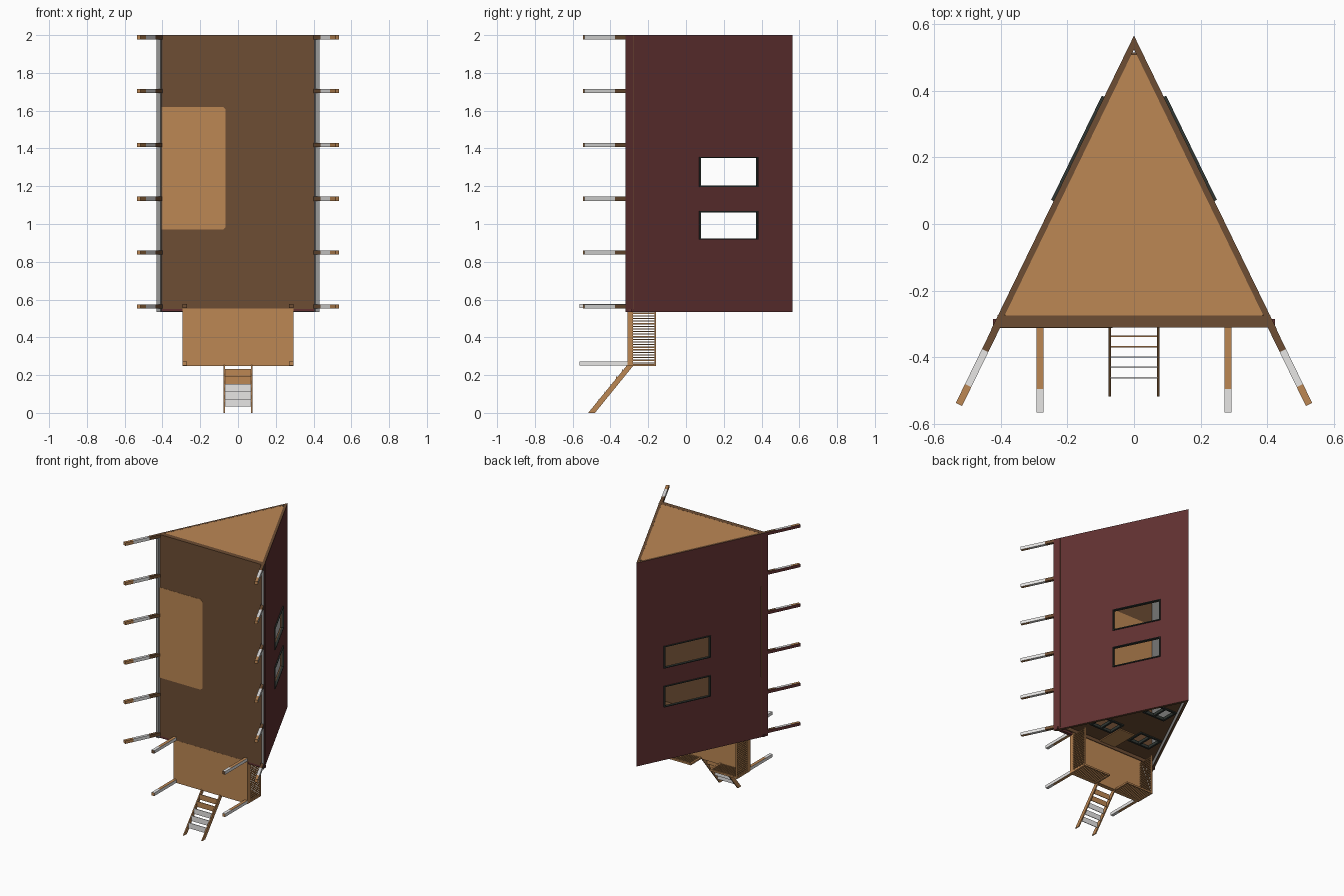
import bpy, bmesh
from mathutils import Vector

if "Cube" in bpy.data.objects:
    bpy.data.objects.remove(bpy.data.objects["Cube"])

def mat(name, r, g, b):
    m = bpy.data.materials.new(name)
    lin = lambda c: ((c / 255 + 0.055) / 1.055) ** 2.4 if c > 10 else c / 3294
    m.diffuse_color = (lin(r), lin(g), lin(b), 1)
    m.use_nodes = True
    m.node_tree.nodes["Principled BSDF"].inputs["Base Color"].default_value = m.diffuse_color
    return m

MAROON = mat("maroon roof", 97, 49, 49)
DARK = mat("dark brown timber", 109, 77, 51)
WOOD = mat("light brown wood", 188, 135, 84)
WHITE = mat("pale paint", 238, 237, 236)
GREY = mat("grey lining", 152, 152, 151)
FRAME = mat("window frame", 48, 54, 50)

class Part:
    """Collects solids into one mesh object."""
    def __init__(self, name, *mats):
        self.name, self.mats, self.bm = name, mats, bmesh.new()

    def hexa(self, pts, rule=None):
        # pts ordered by binary index (a, b, c)
        v = [self.bm.verts.new(p) for p in pts]
        mid = sum((Vector(p) for p in pts), Vector()) / 8
        for q in ((0, 1, 3, 2), (4, 6, 7, 5), (0, 4, 5, 1), (2, 3, 7, 6), (0, 2, 6, 4), (1, 5, 7, 3)):
            f = self.bm.faces.new([v[i] for i in q])
            f.normal_update()
            if f.normal.dot(f.calc_center_median() - mid) < 0:
                f.normal_flip()
            if callable(rule):
                f.material_index = rule(f.normal)
            elif rule:
                f.material_index = rule

    def box(self, x0, x1, y0, y1, z0, z1, rule=None):
        self.hexa([(x, y, z) for x in (x0, x1) for y in (y0, y1) for z in (z0, z1)], rule)

    def prism(self, pts, axis, a, b):
        put = (lambda p, h: (p[0], p[1], h)) if axis == 'z' else \
              (lambda p, h: (p[0], h, p[1])) if axis == 'y' else (lambda p, h: (h, p[0], p[1]))
        lo, hi = ([self.bm.verts.new(put(p, h)) for p in pts] for h in (a, b))
        fs = [self.bm.faces.new(lo), self.bm.faces.new(hi)]
        for i in range(len(pts)):
            j = (i + 1) % len(pts)
            fs.append(self.bm.faces.new((lo[i], lo[j], hi[j], hi[i])))
        bmesh.ops.recalc_face_normals(self.bm, faces=fs)

    def done(self):
        me = bpy.data.meshes.new(self.name)
        self.bm.to_mesh(me)
        self.bm.free()
        for m in self.mats:
            me.materials.append(m)
        ob = bpy.data.objects.new(self.name, me)
        bpy.context.collection.objects.link(ob)

# Slope coordinates: s runs down from the ridge, t goes inward from the outer face
APEX, DX, DY, T = 0.565, 0.437, -0.899, 0.018

def slope_box(part, side, s0, s1, t0, t1, z0, z1, rule=None, cut=False):
    pts = []
    for s in (s0, s1):
        for t in (t0, t1):
            k = max(s, t * 2.057)                      # mitre at the ridge
            if cut:
                k = min(k, (APEX - t * DX + 0.32) / -DY)   # level cut at the eaves
            for z in (z0, z1):
                pts.append((side * (k * DX + t * DY), APEX + k * DY - t * DX, z))
    part.hexa(pts, rule)

WIN_S = (0.206, 0.55)
WIN_Z = ((0.92, 1.065), (1.20, 1.352))
for side, label in ((1, "right"), (-1, "left")):
    out = Vector((-DY * side, DX, 0))

    # Roof panel with two window openings
    def roof_rule(n):
        return 0 if n.dot(out) > 0.9 else 2 if n.dot(out) < -0.9 or n.y < -0.95 else 1
    p = Part(label + "_roof", MAROON, DARK, GREY)
    slope_box(p, side, 0, WIN_S[0], 0, T, 0.535, 2, roof_rule)
    slope_box(p, side, WIN_S[1], 1.1, 0, T, 0.535, 2, roof_rule, True)
    for z0, z1 in ((0.535, 0.92), (1.065, 1.20), (1.352, 2)):
        slope_box(p, side, *WIN_S, 0, T, z0, z1, roof_rule)
    p.done()

    # Window frames
    p = Part(label + "_window_frames", FRAME)
    for z0, z1 in WIN_Z:
        a, b = WIN_S
        for s0, s1, c, d in ((a - .002, a + .006, z0 - .003, z1 + .003), (b - .006, b + .002, z0 - .003, z1 + .003),
                             (a, b, z0 - .003, z0 + .003), (a, b, z1 - .003, z1 + .003)):
            slope_box(p, side, s0, s1, -0.008, 0.008, c, d)
    p.done()

    # Rafter legs reaching past the eaves
    p = Part(label + "_rafter_legs", DARK, WHITE, WOOD, MAROON)
    for i in range(6):
        z = 0.553 + i * 0.285
        for s0, s1, col in ((0.96, 1.045, 0), (1.045, 1.162, 1), (1.162, 1.225, 2)):
            def leg_rule(n, col=col):
                if n.dot(out) > 0.9:
                    return 3 if side < 0 else min(col, 1)
                return col
            slope_box(p, side, s0, s1, 0.001, 0.022, z, z + 0.022, leg_rule)
    p.done()

# Floor slab, the pale panel let through it, and the edge trim
p = Part("floor", DARK)
p.box(-0.41, 0.41, -0.31, -0.275, 0.55, 2)
p.done()
p = Part("floor_panel", WOOD)
p.prism([(-0.41, 0.97), (-0.08, 0.97), (-0.065, 0.985), (-0.065, 1.605), (-0.08, 1.62), (-0.41, 1.62)], 'y', -0.3115, -0.2735)
p.done()
p = Part("floor_trim", MAROON)
p.box(-0.423, 0.423, -0.309, -0.285, 0.536, 0.551)
p.done()

# Rear gable wall
p = Part("rear_wall", WOOD)
p.prism([(-.01, .508), (.01, .508), (.39, -.266), (.384, -.276), (-.384, -.276), (-.39, -.266)], 'z', 1.985, 1.9995)
p.done()

# Entry wall, built in bands around three window openings
half = lambda y: (0.525 - y) * 0.486
W, H, UY, LY, LX = 0.085, 0.062, 0.265, -0.085, 0.165
Z0, Z1 = 0.575, 0.588
p = Part("entry_wall", DARK)
def band(a, b, holes=()):
    xs = [None] + [v for h in holes for v in h] + [None]
    for l, r in zip(xs[::2], xs[1::2]):
        p.prism([(-half(a) if l is None else l, a), (half(a) if r is None else r, a),
                 (half(b) if r is None else r, b), (-half(b) if l is None else l, b)], 'z', Z0, Z1)
band(-0.276, LY - H)
band(LY - H, LY + H, ((-LX - W, -LX + W), (LX - W, LX + W)))
band(LY + H, UY - H)
band(UY - H, UY + H, ((-W, W),))
band(UY + H, 0.515)
p.done()

# Entry window bars and door
p = Part("entry_window_frames", FRAME)
for cx, cy in ((0, UY), (-LX, LY), (LX, LY)):
    for x in (-W, 0, W):
        p.box(cx + x - .007, cx + x + .007, cy - H - .007, cy + H + .007, Z0 - .008, Z1)
    for y in (-H, H):
        p.box(cx - W, cx + W, cy + y - .007, cy + y + .007, Z0 - .008, Z1)
p.done()
p = Part("entry_door", WOOD)
p.box(-0.065, 0.065, -0.276, -0.07, Z0 - .007, Z0 + .002)
p.done()

# Deck slab and its posts
p = Part("deck", WOOD)
p.box(-0.295, 0.295, -0.3105, -0.28, 0.247, 0.552)
p.done()
p = Part("deck_posts", WOOD, WHITE, DARK)
for side in (-1, 1):
    for z, end in ((0.25, 0), (0.555, 2)):
        cap = lambda n: end if n.y < -0.9 else 1
        rule = lambda n: 1 if abs(n.x) > 0.9 else 0
        p.box(side * 0.282 - .011, side * 0.282 + .011, -0.495, -0.31, z, z + 0.022, rule)
        p.box(side * 0.282 - .011, side * 0.282 + .011, -0.565, -0.495, z, z + 0.022, cap)
p.done()

# Railings on both sides and either side of the stairs
p = Part("railings", WOOD)
for side in (-1, 1):
    x = side * 0.289
    for i in range(20):
        z = 0.262 + i * 0.0138
        p.box(x - .004, x + .004, -0.28, -0.165, z, z + 0.006)
    p.box(x - .006, x + .006, -0.168, -0.16, 0.247, 0.54)
    for i in range(15):
        xs = side * (0.085 + i * 0.0138)
        p.box(xs - .003, xs + .003, -0.28, -0.165, 0.25, 0.258)
    a, b = sorted((side * 0.075, side * 0.295))
    p.box(a, b, -0.168, -0.16, 0.247, 0.259)
    for xs in (side * 0.08, x):
        p.box(xs - .006, xs + .006, -0.28, -0.16, 0.247, 0.259)
p.done()

# Stairs
p = Part("stairs", WOOD, WHITE)
for side in (-1, 1):
    x = side * 0.073
    p.prism([(-0.31, 0.255), (-0.275, 0.255), (-0.482, 0), (-0.518, 0)], 'x', x - .004, x + .004)
for i in range(5):
    y, z = -0.337 - i * 0.031, 0.212 - i * 0.0395
    p.box(-0.07, 0.07, y - .002, y + .002, z - .0195, z + .0195, 1 if z < 0.14 else 0)
p.done()
